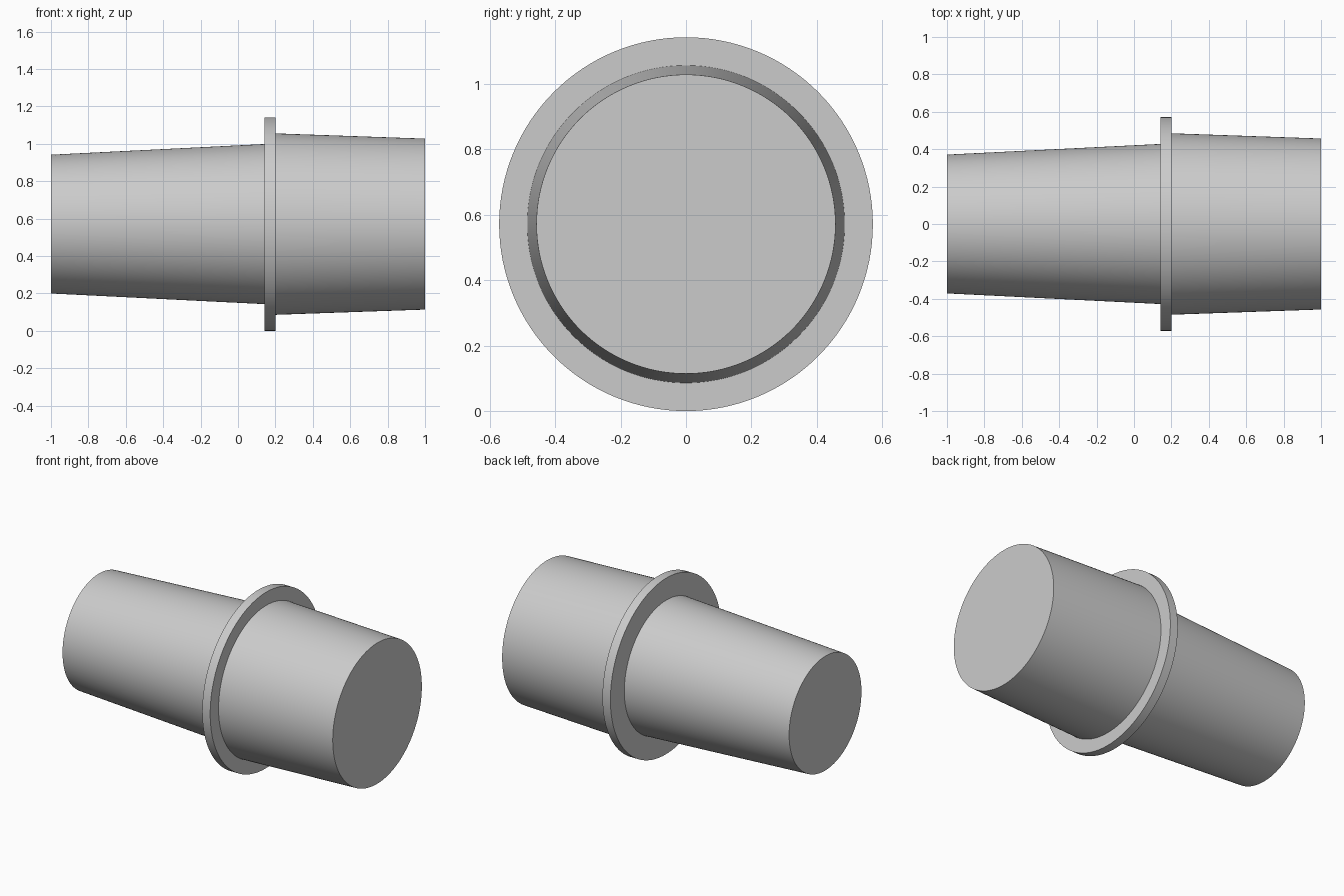
import bpy, bmesh
from math import radians, tau
from mathutils import Vector

cube = bpy.data.objects.get("Cube")
if cube:
    bpy.data.objects.remove(cube, do_unlink=True)

SEGMENTS = 128
FLANGE_RADIUS = 0.571

# Plain grey material
grey = bpy.data.materials.new("plain_grey")
grey.use_nodes = True
colour = (0.6, 0.6, 0.6, 1)
grey.diffuse_color = colour
grey.node_tree.nodes["Principled BSDF"].inputs["Base Color"].default_value = colour

# Profile along x as (x, radius): long taper, collar, short taper, closed at both ends
profile = [
    (-1, 0), (-1, 0.371), (0.143, 0.428),
    (0.143, FLANGE_RADIUS), (0.2, FLANGE_RADIUS),
    (0.2, 0.485), (1, 0.457), (1, 0),
]

# Spin the profile around the x axis
bm = bmesh.new()
points = [bm.verts.new((x, 0, r)) for x, r in profile]
edges = [bm.edges.new(pair) for pair in zip(points, points[1:])]
bmesh.ops.spin(bm, geom=points + edges, cent=Vector(), axis=Vector((1, 0, 0)),
               angle=tau, steps=SEGMENTS, use_merge=True)
bmesh.ops.remove_doubles(bm, verts=bm.verts, dist=0.0001)
bmesh.ops.recalc_face_normals(bm, faces=bm.faces)

mesh = bpy.data.meshes.new("tapered_coupling")
bm.to_mesh(mesh)
bm.free()
mesh.materials.append(grey)

# Collared double-taper plug resting on its collar
coupling = bpy.data.objects.new("tapered_coupling", mesh)
coupling.location.z = FLANGE_RADIUS
bpy.context.collection.objects.link(coupling)

# Smooth walls with crisp rims
bpy.context.view_layer.objects.active = coupling
coupling.select_set(True)
bpy.ops.object.shade_smooth_by_angle(angle=radians(30))
